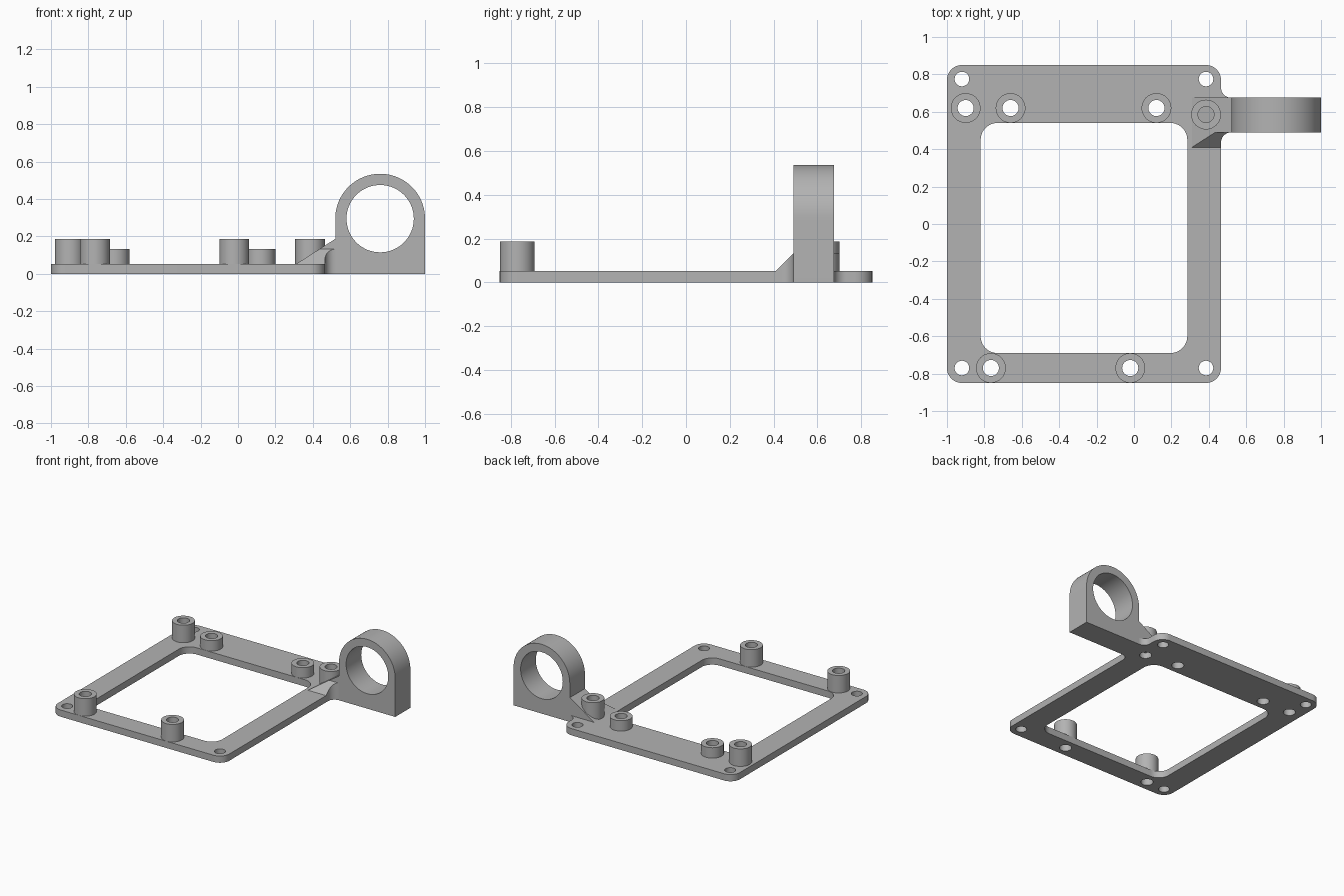
import bpy, bmesh, math
from mathutils import Vector

if "Cube" in bpy.data.objects:
    bpy.data.objects.remove(bpy.data.objects["Cube"])

grey = bpy.data.materials.new("light grey")
grey.diffuse_color = (0.45, 0.45, 0.45, 1)
grey.use_nodes = True
grey.node_tree.nodes["Principled BSDF"].inputs["Base Color"].default_value = grey.diffuse_color
T = 0.052  # plate thickness


def arc(cx, cy, r, a0, a1, n=10):
    """Points along an arc, angles in degrees."""
    return [(cx + r * math.cos(math.radians(a0 + (a1 - a0) * i / n)),
             cy + r * math.sin(math.radians(a0 + (a1 - a0) * i / n))) for i in range(n + 1)]


def circle(cx, cy, r, n=40):
    return arc(cx, cy, r, 0, 360, n)[:-1]


def rounded(x0, x1, y0, y1, r):
    return (arc(x1 - r, y0 + r, r, -90, 0) + arc(x1 - r, y1 - r, r, 0, 90)
            + arc(x0 + r, y1 - r, r, 90, 180) + arc(x0 + r, y0 + r, r, 180, 270))


def prism(name, loops, a, b, along_y=False, cuts=()):
    """Extrude an outline with holes from a to b, then trim with planes."""
    bm = bmesh.new()
    for pts in loops:
        vs = [bm.verts.new((x, y, a)) for x, y in pts]
        for i, v in enumerate(vs):
            bm.edges.new((v, vs[(i + 1) % len(vs)]))
    bmesh.ops.triangle_fill(bm, edges=bm.edges[:], use_beauty=True)
    ext = bmesh.ops.extrude_face_region(bm, geom=bm.faces[:], use_keep_orig=True)
    top = [g for g in ext["geom"] if isinstance(g, bmesh.types.BMVert)]
    bmesh.ops.translate(bm, verts=top, vec=(0, 0, b - a))
    if along_y:
        for v in bm.verts:
            v.co = Vector((v.co.x, v.co.z, v.co.y))
    for co, no in cuts:
        bmesh.ops.bisect_plane(bm, geom=bm.verts[:] + bm.edges[:] + bm.faces[:], dist=1e-5,
                               plane_co=co, plane_no=no, clear_outer=True)
        bmesh.ops.holes_fill(bm, edges=[e for e in bm.edges if e.is_boundary])
    bmesh.ops.recalc_face_normals(bm, faces=bm.faces[:])
    me = bpy.data.meshes.new(name)
    bm.to_mesh(me)
    bm.free()
    me.materials.append(grey)
    ob = bpy.data.objects.new(name, me)
    bpy.context.collection.objects.link(ob)
    bpy.ops.object.select_all(action="DESELECT")
    ob.select_set(True)
    bpy.context.view_layer.objects.active = ob
    bpy.ops.object.shade_smooth_by_angle(angle=math.radians(30))
    return ob


# Standoffs: x, y, top height
standoffs = [(-0.9, 0.62, 0.187), (-0.66, 0.62, 0.132), (0.12, 0.62, 0.132),
             (0.385, 0.585, 0.187), (-0.765, -0.77, 0.187), (-0.02, -0.77, 0.187)]
corner_holes = [(x, y) for x in (-0.92, 0.385) for y in (-0.77, 0.775)]

# Frame plate with a filleted tongue towards the ring
r, f = 0.08, 0.055
outline = (arc(0.465 - r, -0.85 + r, r, -90, 0)
           + arc(0.52, 0.49 - f, f, 180, 90) + arc(0.52, 0.675 + f, f, 270, 180)
           + arc(0.465 - r, 0.85 - r, r, 0, 90) + arc(-1 + r, 0.85 - r, r, 90, 180)
           + arc(-1 + r, -0.85 + r, r, 180, 270))
holes = [rounded(-0.82, 0.285, -0.69, 0.54, 0.09)]
holes += [circle(x, y, 0.039) for x, y in corner_holes]
holes += [circle(x, y, 0.043) for x, y, h in standoffs]
prism("frame_plate", [outline] + holes, 0, T)

# Tubular standoffs
for i, (x, y, h) in enumerate(standoffs):
    prism(f"standoff_{i + 1}", [circle(x, y, 0.0795), circle(x, y, 0.043)], T, h)

# Upright ring holder
ring = [(0.52, 0), (1.0, 0)] + arc(0.76, 0.295, 0.24, 0, 180, 40)
prism("ring_holder", [ring, circle(0.76, 0.295, 0.18, 64)], 0.49, 0.675, along_y=True)

# Sloped arm joining the plate to the ring
prism("sloped_arm", [[(0.31, 0.045), (0.52, 0.045), (0.52, 0.187), (0.31, T)]],
      0.49, 0.675, along_y=True)

# Front gusset, trimmed by the arm slope and by its own forward slope
foot = [(0.31, 0.41), (0.465, 0.41)] + arc(0.52, 0.49 - f, f, 180, 90) + [(0.31, 0.49)]
prism("front_gusset", [foot], 0.045, 0.3,
      cuts=[((0.31, 0.41, T), (-0.643, 0, 1)), ((0.31, 0.41, T), (0, -1, 1))])
